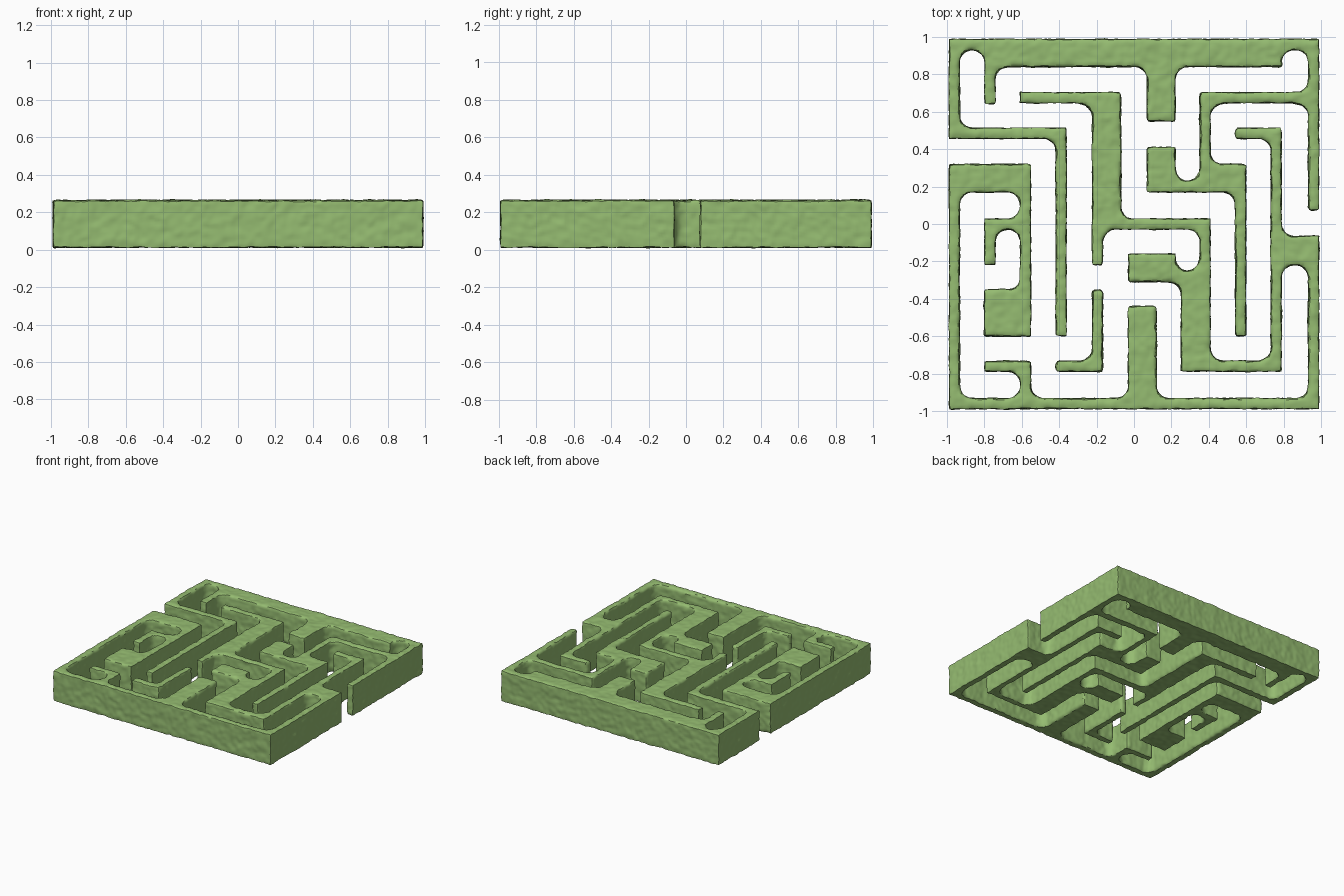
import bpy, bmesh, math
from mathutils import Vector, noise

if "Cube" in bpy.data.objects:
    bpy.data.objects.remove(bpy.data.objects["Cube"])

Z0, Z1 = 0.013, 0.265     # bottom and top of the hedges
R = 0.065                 # fillet radius in inner corners
T = 0.028                 # half thickness of thin hedges

# thin hedges as centre lines: x0, y0, x1, y1
THIN = [
    (-.96, -.96, .96, -.96), (-.96, -.96, -.96, .29), (.96, -.96, .96, -.09),   # lower rim
    (-.96, .96, .96, .96), (-.96, .485, -.96, .96), (.96, .10, .96, .96),       # upper rim
    (-.58, -.57, -.58, .29), (-.77, 0, -.58, 0), (-.77, -.19, -.77, 0),         # left room
    (-.77, -.76, -.58, -.76), (-.58, -.96, -.58, -.76),                         # lower left hook
    (-.96, .485, -.39, .485), (-.39, -.57, -.39, .485), (-.77, .67, -.77, .96), # upper left
    (-.58, .675, -.10, .675), (-.195, -.19, -.195, .675), (-.195, 0, .38, 0),   # centre
    (-.195, -.76, -.195, -.38), (-.39, -.76, -.195, -.76),                      # lower centre hook
    (.38, -.76, .38, 0), (.28, -.76, .76, -.76), (.76, -.76, .76, .485),        # right loop
    (.57, .485, .76, .485), (.57, -.57, .57, .29),
    (.38, .675, .96, .675), (.38, .20, .38, .675),                              # upper right
]
# thick hedges as corners: x0, y0, x1, y1
THICK = [
    (-.988, .17, -.552, .32), (-.80, -.60, -.552, -.35), (-.03, -.96, .12, -.44),
    (-.223, -.028, -.07, .703), (-.03, -.31, .22, -.16), (-.03, -.31, .408, -.25),
    (.252, -.788, .408, -.25), (-.798, .84, .79, .988), (.07, .55, .22, .988),
    (.07, .17, .598, .23), (.07, .17, .22, .41), (.352, .17, .598, .32),
    (.732, -.22, .988, -.065),
]
rects = [(a - T, b - T, c + T, d + T) for a, b, c, d in THIN] + THICK


def prism(bm, pts):
    """Upright closed prism from a plan outline."""
    lo = [bm.verts.new((x, y, Z0)) for x, y in pts]
    hi = [bm.verts.new((x, y, Z1)) for x, y in pts]
    bm.faces.new(lo[::-1])
    bm.faces.new(hi)
    n = len(pts)
    for i in range(n):
        j = (i + 1) % n
        bm.faces.new((lo[i], lo[j], hi[j], hi[i]))


def inside(x, y):
    return any(a < x < c and b < y < d for a, b, c, d in rects)


bm = bmesh.new()
for a, b, c, d in rects:
    prism(bm, [(a, b), (c, b), (c, d), (a, d)])

# fillets wherever three of the four quadrants round a plan corner are filled
E, done = 0.012, []
SIGNS = [(1, 1), (-1, 1), (-1, -1), (1, -1)]
for x in sorted({v for r in rects for v in (r[0], r[2])}):
    for y in sorted({v for r in rects for v in (r[1], r[3])}):
        empty = [s for s in SIGNS if not inside(x + s[0] * E, y + s[1] * E)]
        if len(empty) != 1 or any(math.dist((x, y), p) < 0.02 for p in done):
            continue
        done.append((x, y))
        sx, sy = empty[0]
        o = 0.02
        pts = [(-o, -o), (R, -o)]
        for i in range(9):
            t = math.radians(90 - i * 11.25)
            pts.append((R - R * math.cos(t), R - R * math.sin(t)))
        pts.append((-o, R))
        pts = [(x + sx * u, y + sy * v) for u, v in pts]
        prism(bm, pts if sx * sy > 0 else pts[::-1])

me = bpy.data.meshes.new("hedge_maze")
bmesh.ops.recalc_face_normals(bm, faces=bm.faces)
bm.to_mesh(me)
bm.free()
hedge = bpy.data.objects.new("hedge_maze", me)
bpy.context.collection.objects.link(hedge)

# fuse everything into one even skin
mod = hedge.modifiers.new("fuse", 'REMESH')
mod.mode = 'VOXEL'
mod.voxel_size = 0.0135
dg = bpy.context.evaluated_depsgraph_get()
skin = bpy.data.meshes.new_from_object(hedge.evaluated_get(dg))
hedge.modifiers.clear()
hedge.data = skin

# leafy roughness
for v in skin.vertices:
    p = v.co
    v.co = p + 0.005 * noise.noise_vector(p * 28) + 0.004 * noise.noise_vector(p * 11 + Vector((5, 3, 1)))
    v.co.z = max(v.co.z, 0.0)

green = bpy.data.materials.new("hedge_green")
green.diffuse_color = (0.30, 0.50, 0.165, 1)
green.use_nodes = True
green.node_tree.nodes["Principled BSDF"].inputs["Base Color"].default_value = green.diffuse_color
skin.materials.clear()
skin.materials.append(green)

bpy.context.view_layer.objects.active = hedge
hedge.select_set(True)
bpy.ops.object.shade_smooth_by_angle(angle=math.radians(40))
